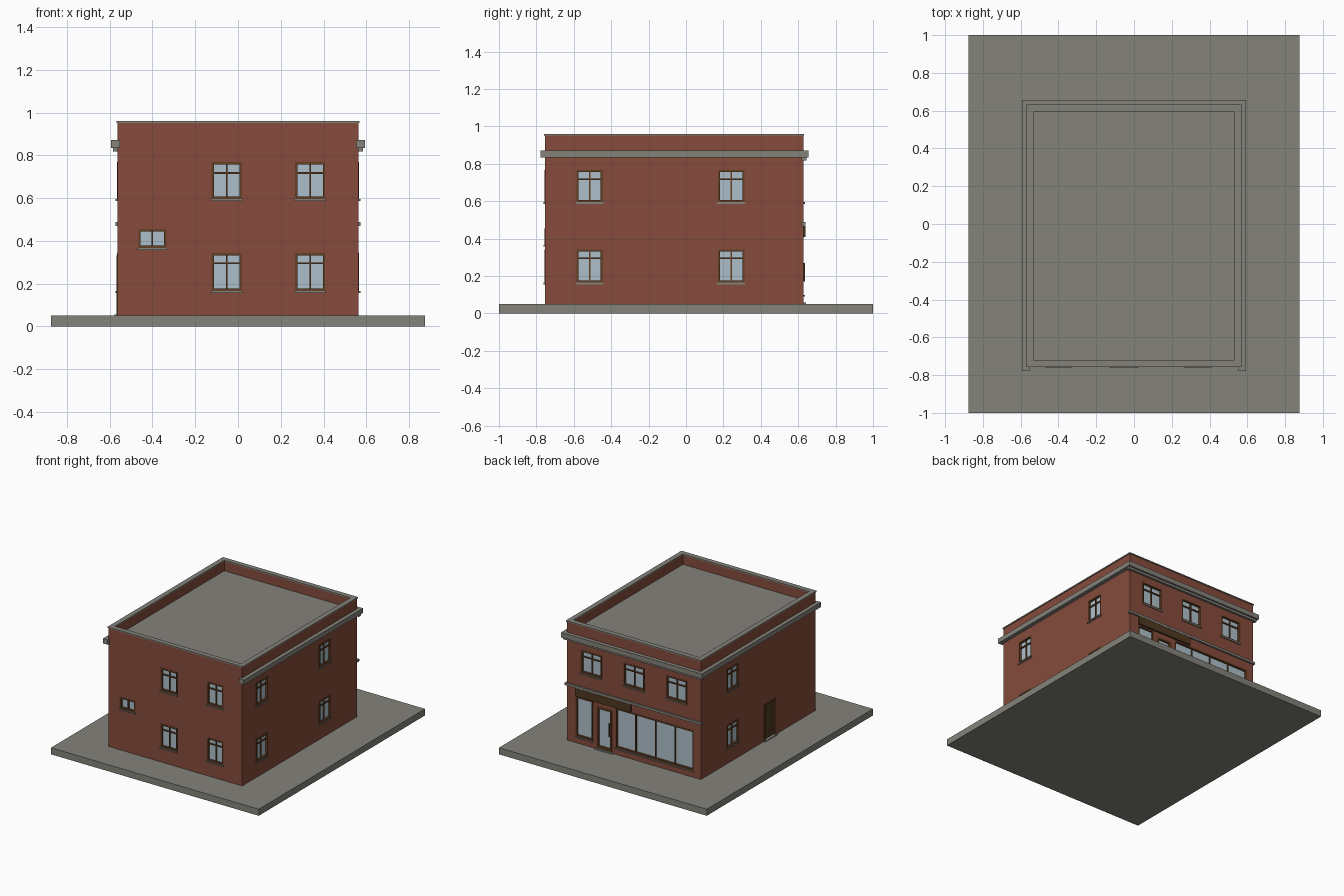
import bpy, bmesh
from mathutils import Vector

if "Cube" in bpy.data.objects:
    bpy.data.objects.remove(bpy.data.objects["Cube"])


def material(name, rgb):
    m = bpy.data.materials.new(name)
    m.diffuse_color = (*rgb, 1)
    m.use_nodes = True
    m.node_tree.nodes["Principled BSDF"].inputs["Base Color"].default_value = m.diffuse_color
    return m


BRICK = material("red brick", (0.235, 0.071, 0.044))
STONE = material("grey stone", (0.23, 0.223, 0.195))
GLASS = material("pale glass", (0.42, 0.53, 0.59))
WOOD = material("brown frame", (0.13, 0.05, 0.017))
DARK = material("dark wood", (0.075, 0.04, 0.015))

X, Y0, Y1 = 0.564, -0.755, 0.627      # wall planes
GROUND, ROOF, TOP = 0.05, 0.88, 0.951


def boxes(name, items, mat):
    """One object from axis-aligned boxes (x0, x1, y0, y1, z0, z1)."""
    bm = bmesh.new()
    for x0, x1, y0, y1, z0, z1 in items:
        lo, hi = Vector((x0, y0, z0)), Vector((x1, y1, z1))
        verts = bmesh.ops.create_cube(bm, size=1)["verts"]
        for v in verts:
            v.co = (lo + hi) / 2 + v.co * (hi - lo)
    me = bpy.data.meshes.new(name)
    bm.to_mesh(me)
    bm.free()
    me.materials.append(mat)
    ob = bpy.data.objects.new(name, me)
    bpy.context.collection.objects.link(ob)
    return ob


def on(side, u0, u1, z0, z1, d0, d1):
    """Box on a wall: u runs along the wall, d is the distance out of it."""
    if side == "front":
        return (u0, u1, Y0 - d1, Y0 - d0, z0, z1)
    if side == "back":
        return (u0, u1, Y1 + d0, Y1 + d1, z0, z1)
    if side == "right":
        return (X + d0, X + d1, u0, u1, z0, z1)
    return (-X - d1, -X - d0, u0, u1, z0, z1)


cuts = []
REC = -0.018


def opening(name, side, u0, u1, z0, z1, panes=2, transom=None, sill=True, t=0.011):
    """Recessed window: glass, frame, mullions, optional transom and sill."""
    cuts.append(on(side, u0, u1, z0, z1, REC, 0.05))
    boxes(name + "_glass", [on(side, u0, u1, z0, z1, REC - 0.002, REC + 0.004)], GLASS)
    f0, f1 = REC, 0.002
    bars = [on(side, u0, u0 + t, z0, z1, f0, f1), on(side, u1 - t, u1, z0, z1, f0, f1),
            on(side, u0 + t, u1 - t, z0, z0 + t, f0, f1),
            on(side, u0 + t, u1 - t, z1 - t, z1, f0, f1)]
    for i in range(1, panes):
        c = u0 + (u1 - u0) * i / panes
        bars.append(on(side, c - 0.004, c + 0.004, z0 + t, z1 - t, f0, -0.006))
    if transom:
        bars.append(on(side, u0 + t, u1 - t, transom - 0.004, transom + 0.004, f0, -0.005))
    boxes(name + "_frame", bars, WOOD)
    if sill:
        boxes(name + "_sill", [on(side, u0 - 0.003, u1 + 0.003, z0 - 0.009, z0, -0.01, 0.008)], STONE)


# Ground slab
boxes("ground_slab", [(-0.875, 0.875, -1, 1, 0, GROUND)], STONE)

# Standard two-storey windows
low, high = (0.165, 0.342, 2, 0.295), (0.595, 0.768, 2, 0.717)
for tag, lev in (("lower", low), ("upper", high)):
    opening(f"front_{tag}_window_a", "front", -0.123, 0.018, *lev)
    opening(f"front_{tag}_window_b", "front", 0.267, 0.408, *lev)
    opening(f"right_{tag}_window_a", "right", -0.586, -0.445, *lev)
    opening(f"right_{tag}_window_b", "right", 0.17, 0.312, *lev)
    opening(f"left_{tag}_window", "left", 0.17, 0.312, *lev)
for i, c in enumerate((-0.358, 0, 0.358)):
    opening(f"shop_upper_window_{i}", "back", c - 0.088, c + 0.088, *high)
opening("small_stair_window", "front", -0.466, -0.335, 0.367, 0.454)

# Shop front glazing
opening("shop_window_wide", "back", -0.508, 0.155, 0.10, 0.405, panes=4)
opening("shop_window_narrow", "back", 0.345, 0.49, 0.10, 0.405, panes=1)

# Shop door with glass, handle and step
opening("shop_door", "back", 0.185, 0.315, 0.06, 0.375, panes=1, sill=False, t=0.016)
boxes("shop_door_handle", [on("back", 0.204, 0.21, 0.17, 0.27, -0.005, 0.008)], DARK)
boxes("shop_door_step", [on("back", 0.175, 0.325, GROUND, 0.06, -0.018, 0.015)], STONE)

# Side door on the left wall
d0, d1 = -0.272, -0.135
cuts.append(on("left", d0, d1, 0.055, 0.33, REC, 0.05))
boxes("side_door_panel", [on("left", d0, d1, 0.055, 0.33, REC - 0.002, -0.008)], DARK)
boxes("side_door_frame", [on("left", d0, d0 + 0.012, 0.055, 0.33, REC, 0.004),
                          on("left", d1 - 0.012, d1, 0.055, 0.33, REC, 0.004),
                          on("left", d0 + 0.012, d1 - 0.012, 0.318, 0.33, REC, 0.004)], WOOD)
boxes("side_door_step", [on("left", d0 - 0.008, d1 + 0.008, GROUND, 0.056, -0.018, 0.014)], STONE)

# Brick walls with openings and the hollow inside the parapet cut out
walls = boxes("brick_walls", [(-X, X, Y0, Y1, GROUND, TOP)], BRICK)
cuts.append((-X + 0.033, X - 0.033, Y0 + 0.033, Y1 - 0.033, ROOF - 0.004, 1.1))
cutter = boxes("opening_cutter", cuts, BRICK)
cutter.hide_render = True
mod = walls.modifiers.new("openings", "BOOLEAN")
mod.operation, mod.solver, mod.object = "DIFFERENCE", "EXACT", cutter
dg = bpy.context.evaluated_depsgraph_get()
cut_mesh = bpy.data.meshes.new_from_object(walls.evaluated_get(dg))
walls.modifiers.clear()
walls.data = cut_mesh
bpy.data.objects.remove(cutter)

# Flat roof
boxes("roof", [(-X + 0.033, X - 0.033, Y0 + 0.033, Y1 - 0.033, ROOF - 0.006, ROOF)], STONE)


def ring(x, y0, y1, w, z0, z1):
    """Four boxes around a rectangle."""
    return [(-x, -x + w, y0, y1, z0, z1), (x - w, x, y0, y1, z0, z1),
            (-x + w, x - w, y0, y0 + w, z0, z1), (-x + w, x - w, y1 - w, y1, z0, z1)]


# Parapet coping
boxes("parapet_coping", ring(X + 0.005, Y0 - 0.003, Y1 + 0.005, 0.038, TOP, 0.96), STONE)

# Cornice on the sides and shop front, with short returns at the rear corners
cz0, cz1, cx = 0.835, 0.872, 0.593
items = [(-cx, cx, Y1 - 0.01, 0.656, cz0, cz1),
         (-cx + 0.009, cx - 0.009, Y1 - 0.01, 0.643, 0.818, cz0)]
for s in (-1, 1):
    a, b = sorted((s * (X - 0.004), s * cx))
    items.append((a, b, Y0, Y1 - 0.01, cz0, cz1))
    a, b = sorted((s * 0.553, s * cx))
    items.append((a, b, -0.778, Y0, cz0, cz1))
boxes("cornice", items, STONE)

# Band course above the shop front, and the blank sign board
boxes("band_course", [(-X - 0.01, X + 0.01, Y1 - 0.01, Y1 + 0.012, 0.47, 0.488)], STONE)
boxes("sign_board", [on("back", 0.02, 0.487, 0.408, 0.469, 0, 0.012)], DARK)
